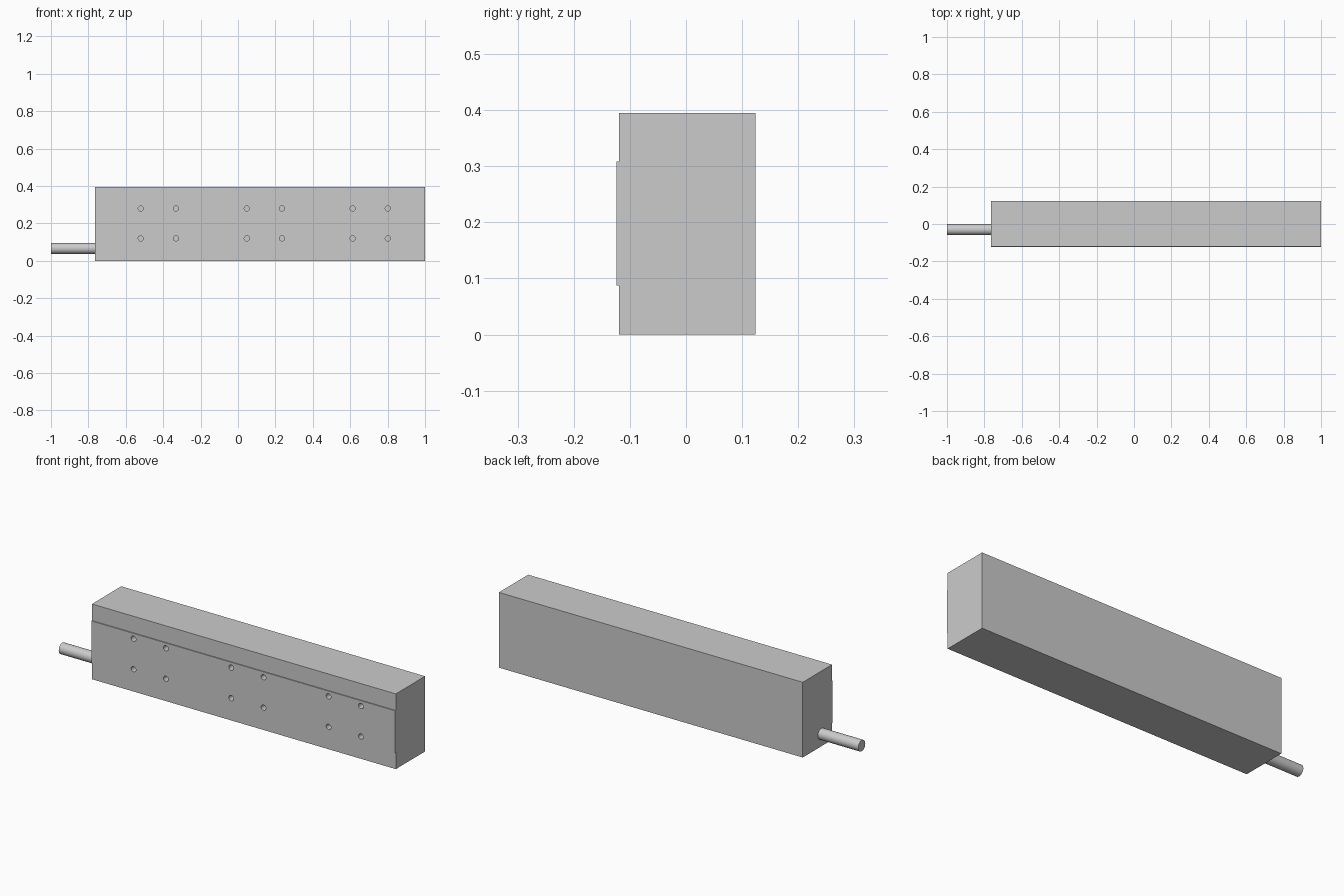
import bpy, bmesh
from math import pi
from mathutils import Matrix

if "Cube" in bpy.data.objects:
    bpy.data.objects.remove(bpy.data.objects["Cube"])

X0, X1 = -0.765, 1.0
FRONT, STEP, BACK = -0.124, -0.119, 0.124
TOP, PAD_LOW, PAD_HIGH = 0.395, 0.0875, 0.308


def make_object(name, bm):
    bmesh.ops.recalc_face_normals(bm, faces=bm.faces)
    mesh = bpy.data.meshes.new(name)
    bm.to_mesh(mesh)
    bm.free()
    obj = bpy.data.objects.new(name, mesh)
    bpy.context.collection.objects.link(obj)
    return obj


def add_cylinder(bm, centre, radius, length, axis, sides):
    turn = Matrix.Rotation(pi / 2, 4, 'Y' if axis == 'X' else 'X')
    bmesh.ops.create_cone(bm, cap_ends=True, segments=sides, radius1=radius,
                          radius2=radius, depth=length,
                          matrix=Matrix.Translation(centre) @ turn)


def smooth(obj):
    bpy.ops.object.select_all(action='DESELECT')
    obj.select_set(True)
    bpy.context.view_layer.objects.active = obj
    bpy.ops.object.shade_smooth_by_angle(angle=pi / 6)


# Housing: side profile with a slightly raised mounting pad, extruded along x
profile = [(BACK, 0), (BACK, TOP), (STEP, TOP), (STEP, PAD_HIGH), (FRONT, PAD_HIGH),
           (FRONT, PAD_LOW), (STEP, PAD_LOW), (STEP, 0)]
bm = bmesh.new()
face = bm.faces.new([bm.verts.new((X0, y, z)) for y, z in profile])
ext = bmesh.ops.extrude_face_region(bm, geom=[face])
bmesh.ops.translate(bm, vec=(X1 - X0, 0, 0),
                    verts=[v for v in ext["geom"] if isinstance(v, bmesh.types.BMVert)])
housing = make_object("housing", bm)

# Blind mounting holes: three groups of four
HOLE_DEPTH = 0.05
bm = bmesh.new()
for cx in (-0.426, 0.141, 0.707):
    for dx in (-0.094, 0.094):
        for z in (0.12, 0.28):
            add_cylinder(bm, (cx + dx, FRONT, z), 0.014, 2 * HOLE_DEPTH, 'Y', 24)
cutter = make_object("hole_cutter", bm)
cutter.hide_render = True

cut = housing.modifiers.new("mounting_holes", 'BOOLEAN')
cut.operation = 'DIFFERENCE'
cut.solver = 'EXACT'
cut.object = cutter
bpy.context.view_layer.objects.active = housing
bpy.ops.object.modifier_apply(modifier=cut.name)
bpy.data.objects.remove(cutter)
smooth(housing)

# Cable leaving the left end
bm = bmesh.new()
add_cylinder(bm, ((X0 - 1) / 2, -0.03, 0.066), 0.029, X0 + 1, 'X', 48)
smooth(make_object("cable", bm))
